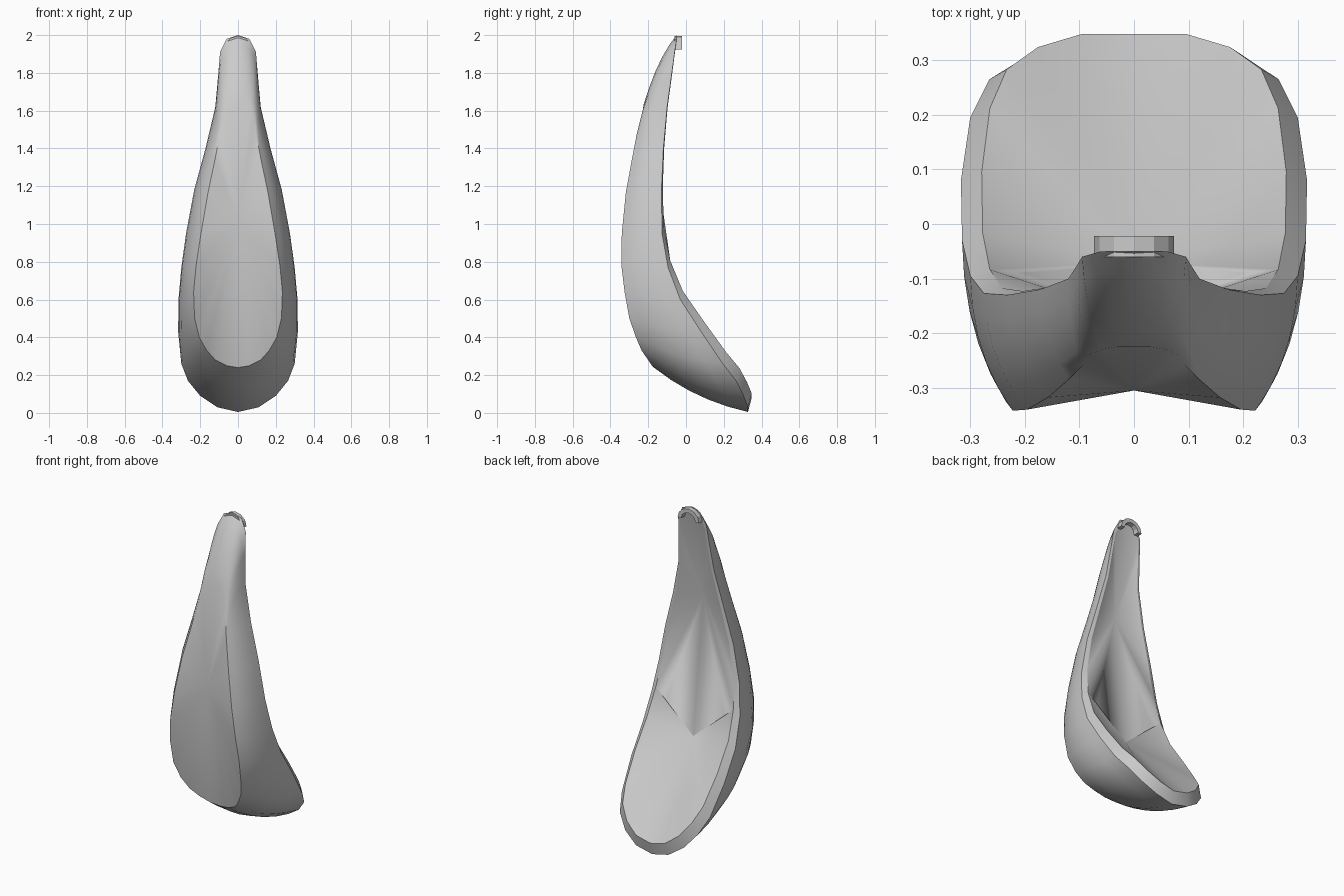
import bpy, bmesh, math
from mathutils import Vector

cube = bpy.data.objects.get("Cube")
if cube:
    bpy.data.objects.remove(cube)

grey = bpy.data.materials.new("light_grey")
grey.use_nodes = True
grey.diffuse_color = (0.6, 0.6, 0.6, 1)
grey.node_tree.nodes["Principled BSDF"].inputs["Base Color"].default_value = (0.6, 0.6, 0.6, 1)


def finish(bm, name, smooth):
    bmesh.ops.recalc_face_normals(bm, faces=bm.faces)
    for face in bm.faces:
        face.smooth = smooth
    mesh = bpy.data.meshes.new(name)
    bm.to_mesh(mesh)
    bm.free()
    mesh.materials.append(grey)
    bpy.context.collection.objects.link(bpy.data.objects.new(name, mesh))


def mirrored(half):
    """Close a half outline (top to bottom) into a full symmetric loop."""
    points = [Vector(p) for p in half]
    return points + [Vector((-p.x, p.y, p.z)) for p in points[-2:0:-1]]


def pairs(loop):
    return zip(loop, loop[1:] + loop[:1])


def bridge(bm, first, second):
    for (a, b), (c, d) in zip(pairs(first), pairs(second)):
        bm.faces.new((a, b, d, c))


def sharpen(bm, loop, top):
    """Keep the loop's edges crisp below the given height."""
    for a, b in pairs(loop):
        if max(a.co.z, b.co.z) < top:
            bm.edges.get((a, b)).smooth = False


# Outer rim of the hollow back, top to bottom
rim = mirrored([
    (0, -.05, 2), (.06, -.05, 1.98), (.095, -.06, 1.91), (.104, -.075, 1.8),
    (.12, -.1, 1.62), (.172, -.12, 1.4), (.232, -.13, 1.18), (.275, -.127, .95),
    (.3, -.095, .77), (.315, -.03, .6), (.317, .08, .43), (.3, .195, .26),
    (.265, .265, .17), (.2, .305, .09), (.11, .328, .03), (0, .328, .005)])

# Edge of the drop-shaped front panel
panel = mirrored([
    (0, -.225, 1.63), (.03, -.225, 1.62), (.06, -.23, 1.6), (.082, -.24, 1.56),
    (.095, -.26, 1.48), (.12, -.285, 1.35), (.158, -.318, 1.17), (.196, -.34, .95),
    (.222, -.342, .78), (.235, -.325, .64), (.23, -.3, .5), (.205, -.265, .4),
    (.165, -.235, .33), (.12, -.2, .28), (.06, -.18, .25), (0, -.17, .24)])

bm = bmesh.new()

# Rounded shell between the rim and the panel
steps = 5
loops = []
for s in range(steps + 1):
    t = s / steps
    loop = []
    for o, f in zip(rim, panel):
        bulge = Vector((o.x * .12, -.03 + o.z * .008, (o.z - .95) * .06))
        control = (o + f) / 2 + bulge
        point = o * (1 - t) ** 2 + control * 2 * t * (1 - t) + f * t * t
        loop.append(bm.verts.new(point))
    loops.append(loop)
for a, b in zip(loops, loops[1:]):
    bridge(bm, a, b)

# Front panel fanned around a sunken centre
centre = bm.verts.new((0, -.305, 1.01))
for a, b in pairs(loops[-1]):
    bm.faces.new((a, b, centre))

# Flat band around the hollow
inner = [bm.verts.new((p.x * .88, p.y + .02 - p.z * .011, p.z * .95 + .075)) for p in rim]
bridge(bm, loops[0], inner)

# Hollow back, fanned around an upper and a lower centre with a crease each side
upper = bm.verts.new((0, -.17, 1.41))
lower = bm.verts.new((0, -.07, .58))
split = .9
for a, b in pairs(inner):
    high = [v.co.z > split for v in (a, b)]
    if high[0] != high[1]:
        seam = b if high[0] else a
        crease = bm.verts.new((math.copysign(.2, seam.co.x), -.09, .73))
        bm.faces.new((seam, upper, crease))
        bm.faces.new((crease, upper, lower))
        bm.faces.new((seam, crease, lower))
        bm.edges.get((crease, lower)).smooth = False
    bm.faces.new((a, b, upper if any(high) else lower))

sharpen(bm, loops[0], 3)
sharpen(bm, inner, 3)
sharpen(bm, loops[-1], 1.5)
finish(bm, "body", True)

# Small arched lip at the top of the back
bm = bmesh.new()
sections = []
for i in range(7):
    angle = math.pi * i / 6
    c, s = math.cos(angle), math.sin(angle)
    sections.append([bm.verts.new((r * c, y, 1.925 + h * s))
                     for r, h, y in ((.073, .07, -.06), (.073, .07, -.022),
                                     (.048, .045, -.022), (.048, .045, -.06))])
for a, b in zip(sections, sections[1:]):
    bridge(bm, a, b)
bm.faces.new(sections[0])
bm.faces.new(sections[-1])
finish(bm, "top_lip", False)
